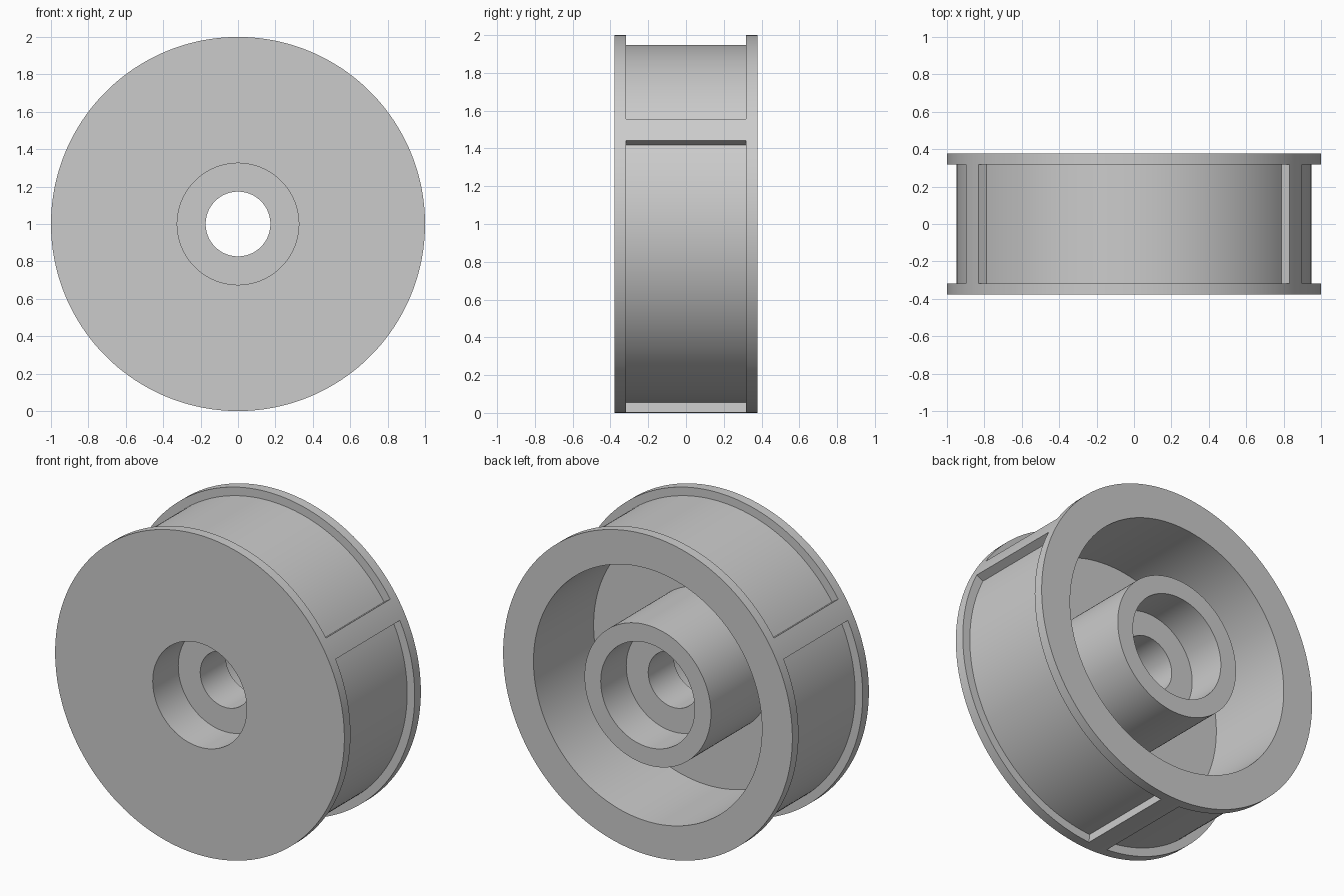
import bpy
import bmesh
from math import cos, sin, radians

cube = bpy.data.objects.get("Cube")
if cube:
    bpy.data.objects.remove(cube, do_unlink=True)

# Main dimensions
RIM, FLOOR, CAVITY, HUB, RECESS, BORE = 1.0, 0.948, 0.79, 0.437, 0.325, 0.173
HALF, GROOVE, WEB, PLATE = 0.378, 0.317, 0.126, -0.216
RIB_HALF, RIB_STEPS, GAP_STEPS = 3.8, 4, 56

# Closed cross-section (radius, depth); the groove corners come first
profile = [
    (RIM, -GROOVE), (FLOOR, -GROOVE), (FLOOR, GROOVE), (RIM, GROOVE),
    (RIM, HALF), (CAVITY, HALF), (CAVITY, PLATE), (HUB, PLATE),
    (HUB, HALF), (RECESS, HALF), (RECESS, WEB), (BORE, WEB),
    (BORE, -WEB), (RECESS, -WEB), (RECESS, -HALF), (RIM, -HALF),
]

# Angular stations: three ribs, each followed by an open groove sector
stations = []
for centre in (30, 150, 270):
    start, end = centre - RIB_HALF, centre + RIB_HALF
    for i in range(RIB_STEPS):
        stations.append((start + (end - start) * i / RIB_STEPS, True))
    for i in range(GAP_STEPS):
        stations.append((end + (120 - 2 * RIB_HALF) * i / GAP_STEPS, False))

bm = bmesh.new()
rings = []
for angle, _ in stations:
    a = radians(angle)
    rings.append([bm.verts.new((r * cos(a), y, 1 + r * sin(a))) for r, y in profile])

count = len(profile)
for k, (_, is_rib) in enumerate(stations):
    here, after = rings[k], rings[(k + 1) % len(rings)]
    # Ribs bridge the groove flush with the flanges
    pairs = [(0, 3)] if is_rib else [(0, 1), (1, 2), (2, 3)]
    pairs += [(i, (i + 1) % count) for i in range(3, count)]
    for i, j in pairs:
        bm.faces.new((here[i], here[j], after[j], after[i]))
    # Radial end wall wherever a rib meets the groove
    if is_rib != stations[k - 1][1]:
        bm.faces.new(here[:4])

loose = [v for v in bm.verts if not v.link_faces]
bmesh.ops.delete(bm, geom=loose, context="VERTS")
bmesh.ops.recalc_face_normals(bm, faces=bm.faces[:])
mesh = bpy.data.meshes.new("wheel")
bm.to_mesh(mesh)
bm.free()

wheel = bpy.data.objects.new("wheel", mesh)
bpy.context.collection.objects.link(wheel)

# Plain grey finish
grey = bpy.data.materials.new("light_grey")
grey.use_nodes = True
colour = (0.6, 0.6, 0.6, 1)
grey.diffuse_color = colour
for node in grey.node_tree.nodes:
    if node.type == "BSDF_PRINCIPLED":
        node.inputs["Base Color"].default_value = colour
mesh.materials.append(grey)

# Smooth curved walls, crisp corners
bpy.ops.object.select_all(action="DESELECT")
wheel.select_set(True)
bpy.context.view_layer.objects.active = wheel
bpy.ops.object.shade_smooth_by_angle(angle=radians(30))
